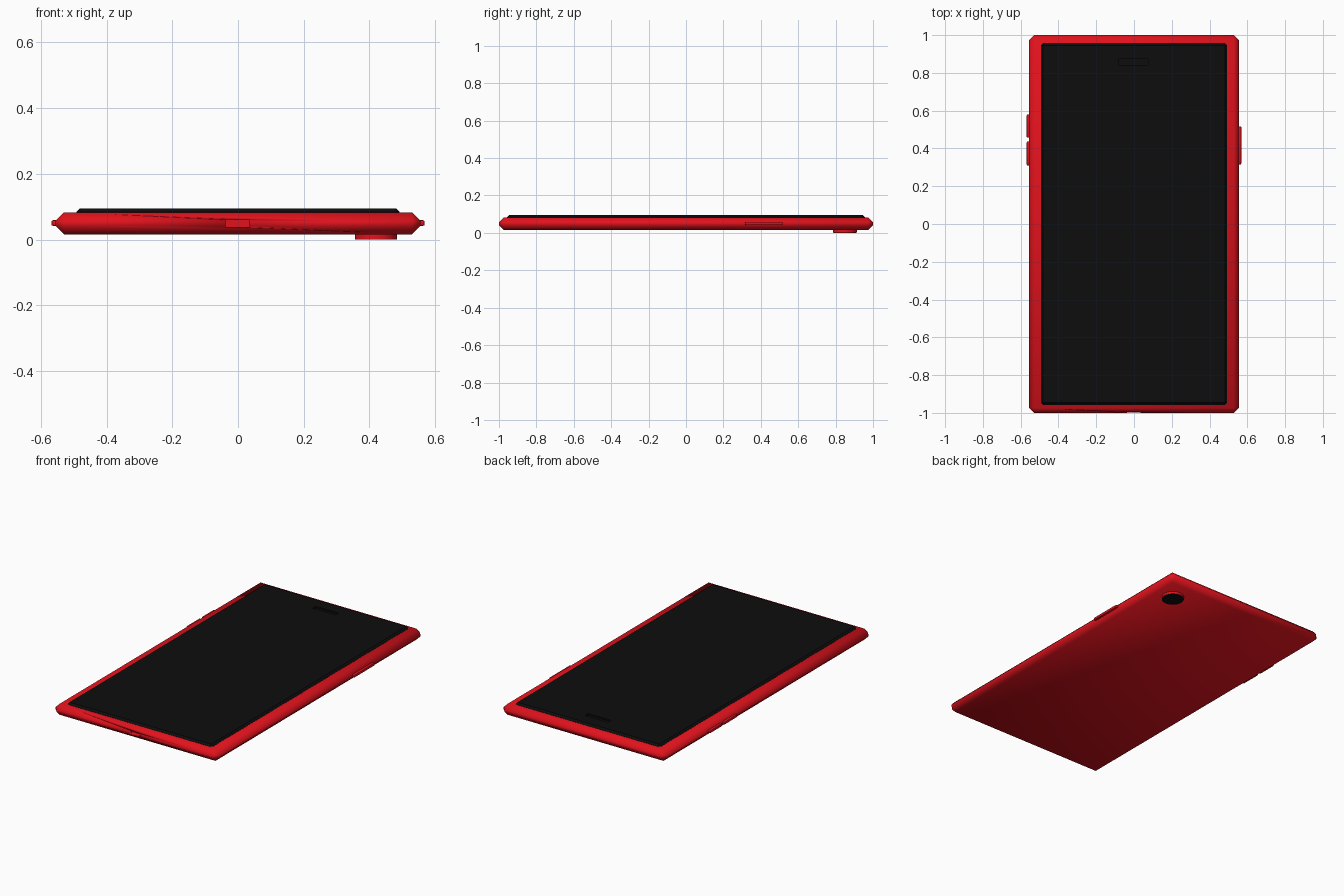
import bpy

if "Cube" in bpy.data.objects:
    bpy.data.objects.remove(bpy.data.objects["Cube"])


def material(name, color):
    m = bpy.data.materials.new(name)
    m.diffuse_color = color
    m.use_nodes = True
    m.node_tree.nodes["Principled BSDF"].inputs["Base Color"].default_value = m.diffuse_color
    return m


RED = material("red_shell", (0.75, 0.006, 0.012, 1))
BLACK = material("black_glass", (0.004, 0.004, 0.004, 1))


def apply(obj, mod):
    bpy.context.view_layer.objects.active = obj
    bpy.ops.object.modifier_apply(modifier=mod.name)


def finish(obj, name, mat, bevel=0, segments=1, full_smooth=False):
    obj.name = name
    obj.data.materials.append(mat)
    if bevel:
        mod = obj.modifiers.new("bevel", 'BEVEL')
        mod.width, mod.segments, mod.limit_method = bevel, segments, 'ANGLE'
        apply(obj, mod)
    if full_smooth:
        bpy.ops.object.shade_smooth()
    else:
        bpy.ops.object.shade_smooth_by_angle()
    return obj


def box(name, lo, hi, mat, **kw):
    bpy.ops.mesh.primitive_cube_add(
        size=1, location=[(a + b) / 2 for a, b in zip(lo, hi)])
    obj = bpy.context.object
    obj.scale = [b - a for a, b in zip(lo, hi)]
    bpy.ops.object.transform_apply(location=False, rotation=False, scale=True)
    return finish(obj, name, mat, **kw)


def disc(name, center, radius, z0, z1, mat):
    bpy.ops.mesh.primitive_cylinder_add(
        vertices=32, radius=radius, depth=z1 - z0,
        location=(*center, (z0 + z1) / 2))
    return finish(bpy.context.object, name, mat)


def cut(obj, lo, hi, mat):
    cutter = box("cutter", lo, hi, mat)
    cutter.hide_render = True
    mod = obj.modifiers.new("cut", 'BOOLEAN')
    mod.operation, mod.solver, mod.object = 'DIFFERENCE', 'EXACT', cutter
    apply(obj, mod)
    bpy.data.objects.remove(cutter)


# Shell with a charging port in the bottom edge
body = box("body", (-0.555, -1, 0.016), (0.555, 1, 0.083), RED,
           bevel=0.026, full_smooth=True)
cut(body, (-0.038, -1.05, 0.039), (0.035, -0.965, 0.06), RED)

# Glass front with an earpiece slot
screen = box("screen", (-0.492, -0.957, 0.07), (0.492, 0.957, 0.095), BLACK,
             bevel=0.011)
cut(screen, (-0.083, 0.843, 0.086), (0.073, 0.873, 0.12), BLACK)

# Side buttons
for name, side, y0, y1 in (("volume_up_button", -1, 0.457, 0.58),
                           ("volume_down_button", -1, 0.31, 0.437),
                           ("power_button", 1, 0.315, 0.517)):
    x0, x1 = sorted((side * 0.54, side * 0.568))
    box(name, (x0, y0, 0.042), (x1, y1, 0.059), RED, bevel=0.005, segments=2)

# Rear camera: red housing, dark lens underneath
camera = (0.42, 0.849)
disc("camera_housing", camera, 0.064, 0.001, 0.03, RED)
disc("camera_lens", camera, 0.061, 0.0, 0.004, BLACK)
